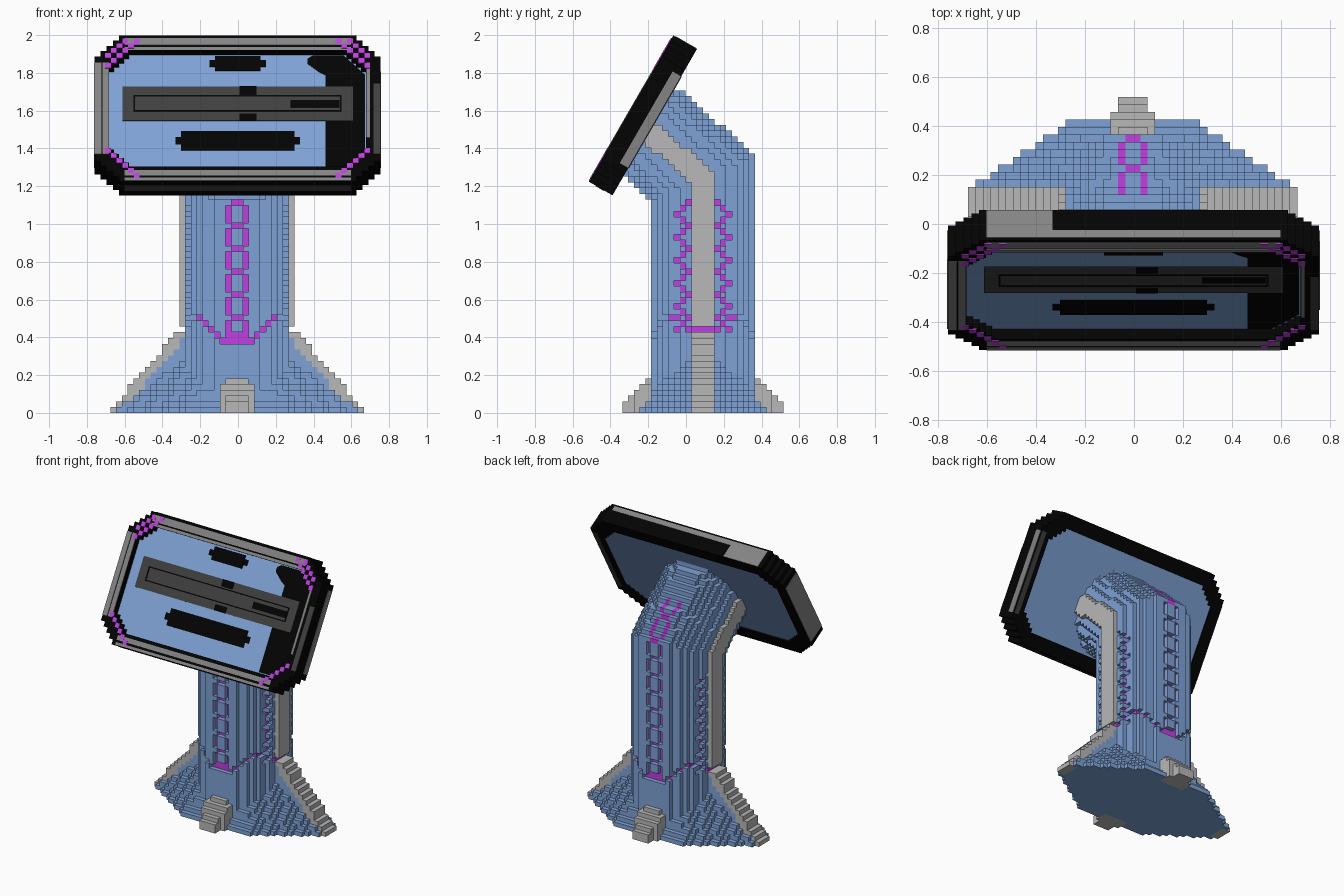
import bpy, bmesh, math
from mathutils import Matrix, Vector

if "Cube" in bpy.data.objects:
    bpy.data.objects.remove(bpy.data.objects["Cube"])

V = 0.0305                                  # voxel size
COLOURS = {
    "blue": (0.21, 0.36, 0.67), "light_grey": (0.48, 0.48, 0.48), "mid_grey": (0.23, 0.23, 0.23),
    "dark_grey": (0.05, 0.05, 0.05), "black": (0.001, 0.001, 0.001), "purple": (0.52, 0.05, 0.75),
}
MATS = {}
for n, c in COLOURS.items():
    MATS[n] = bpy.data.materials.new(n)
    MATS[n].diffuse_color = (*c, 1)


def finish(name, bm, mats, matrix=None):
    me = bpy.data.meshes.new(name)
    if matrix:
        bm.transform(matrix)
    bmesh.ops.recalc_face_normals(bm, faces=bm.faces)
    bm.to_mesh(me)
    bm.free()
    ob = bpy.data.objects.new(name, me)
    bpy.context.collection.objects.link(ob)
    for m in mats:
        me.materials.append(MATS[m])
    return ob


# ---------- voxel pedestal: flared base, column, bent neck ----------
def bend(y, z):
    """Offset from the column axis, which bends forward at the neck."""
    return max(y, y * 0.5 + (z - 1.32) * 0.866, y * 0.66 + (z - 1.24) * 0.75)


def voxel(i, j, k):
    a, y, z = abs(i + 0.5), (j + 0.5) * V, (k + 0.5) * V
    x, b = a * V, abs(j + 0.5)
    # stop at the back of the display
    if (y + 0.318) * 0.866 - (z - 1.575) * 0.5 < 0.0:
        return None
    d = bend(y, z) / V
    e = abs(d)
    # grey ribs of the base
    if k < 15:
        lim = 22 - 12 * k / 14
        if b < 2 and 9 < a < lim:
            if k == 14:
                return "purple"
            return "light_grey" if a > lim - 2.2 else "blue"
        if k < 6 and 9 < b < min(14, 15 - k) and a < (3 if b < 12 and k < 5 else 2):
            return "light_grey"
    # grey side bands
    if k >= 15 and a == 9.5 and e <= 2:
        return "light_grey"
    if a < 9 and e < 9 and a * a + e * e < 9.4 ** 2:
        m = min(a, e)
        # wavy ring above the base
        front = e > a
        low = 12 if front else 14
        if k == min(16, low + max(0, int(m - 1.6))) or (front and m < 2 and k == 13):
            return "purple"
        # chains up the four sides
        if k > 13:
            if front and (k < 37 or (d > 0 and y > 0.03)):
                if a == (0.5 if k % 4 == 0 else 1.5):
                    return "purple"
            if not front and k < 37 and a > 5:
                if b == (2.5, 3.5, 4.5, 3.5)[k % 4]:
                    return "purple"
        return "blue"
    # blue flare
    if z < 0.43 and x < 0.65 - 0.85 * z and b * V < 0.335 - 0.6 * z \
            and 0.64 * (x + 0.85 * z) + b * V < 0.5 - 0.35 * z:
        return "blue"
    return None


cells = {}
for i in range(-23, 23):
    for j in range(-20, 20):
        for k in range(0, 60):
            c = voxel(i, j, k)
            if c:
                cells[i, j, k] = c

# purple lines are grooves one voxel deep
SIDES = ((1, 0), (-1, 0), (0, 1), (0, -1))
grooves = [p for p, c in cells.items() if c == "purple" and p[2] < 44 and
           any((p[0] + s, p[1] + t, p[2]) not in cells for s, t in SIDES)]
for p in grooves:
    del cells[p]


def voxel_part(name, k0, k1):
    names = ["blue", "light_grey", "purple"]
    bm, verts = bmesh.new(), {}

    def vert(p):
        if p not in verts:
            verts[p] = bm.verts.new((p[0] * V - 0.005, p[1] * V + 0.09, p[2] * V))
        return verts[p]

    for p, colour in cells.items():
        if not k0 <= p[2] < k1:
            continue
        for axis in range(3):
            for s in (0, 1):
                q = list(p)
                q[axis] += 2 * s - 1
                if tuple(q) in cells:
                    continue
                loop = []
                for du, dv in ((0, 0), (1, 0), (1, 1), (0, 1)):
                    r = list(p)
                    r[axis] += s
                    r[(axis + 1) % 3] += du
                    r[(axis + 2) % 3] += dv
                    loop.append(vert(tuple(r)))
                f = bm.faces.new(loop if s else loop[::-1])
                f.material_index = names.index(colour)
    me = bpy.data.meshes.new(name)
    bm.to_mesh(me)
    bm.free()
    bpy.context.collection.objects.link(bpy.data.objects.new(name, me))
    for n in names:
        me.materials.append(MATS[n])


voxel_part("base", 0, 15)
voxel_part("column", 15, 37)
voxel_part("neck", 37, 60)

# ---------- tilted display, local axes: x across, y up the panel, z out of the front ----------
T = Matrix(((1, 0, 0, -0.002), (0, 0.5, -0.866, -0.228), (0, 0.866, 0.5, 1.575), (0, 0, 0, 1)))


def outline(hx, hy, cut, n=5):
    """Rectangle outline with stair-stepped corners."""
    s, q = cut / n, []
    for i in range(n + 1):
        q.append((hx - i * s, hy - cut + i * s))
        if i < n:
            q.append((hx - i * s, hy - cut + (i + 1) * s))
    pts = list(q)
    pts += [(-x, y) for x, y in q[::-1]]
    pts += [(-x, -y) for x, y in q]
    pts += [(x, -y) for x, y in q[::-1]]
    return pts


def ring(name, outer, inner, w0, w1, mat):
    bm = bmesh.new()
    L = [[bm.verts.new((x, y, w)) for x, y in o] for o, w in
         ((outer, w0), (outer, w1), (inner, w1), (inner, w0))]
    n = len(outer)
    for r in range(4):
        A, B = L[r], L[(r + 1) % 4]
        for i in range(n):
            bm.faces.new((A[i], A[(i + 1) % n], B[(i + 1) % n], B[i]))
    finish(name, bm, [mat], T)


def plate(name, pts, w0, w1, mat):
    bm = bmesh.new()
    f = bm.faces.new([bm.verts.new((x, y, w0)) for x, y in pts])
    g = bmesh.ops.extrude_face_region(bm, geom=[f])
    bmesh.ops.translate(bm, vec=(0, 0, w1 - w0),
                        verts=[v for v in g["geom"] if isinstance(v, bmesh.types.BMVert)])
    finish(name, bm, [mat], T)


def boxes(name, spans, mat):
    bm = bmesh.new()
    for x0, x1, y0, y1, z0, z1 in spans:
        M = Matrix.Translation(((x0 + x1) / 2, (y0 + y1) / 2, (z0 + z1) / 2)) \
            @ Matrix.Diagonal((x1 - x0, y1 - y0, z1 - z0, 1))
        bmesh.ops.create_cube(bm, size=1, matrix=M)
    finish(name, bm, [mat], T)


inner = outline(0.68, 0.355, 0.13)
ring("display_frame", outline(0.757, 0.447, 0.16), inner, -0.072, 0.072, "black")
plate("display_panel", inner, -0.062, 0.027, "blue")

# frame trim
F, G = 0.071, 0.076
boxes("frame_trim", [
    (-0.60, 0.60, 0.357, 0.375, F, G), (-0.60, 0.60, 0.385, 0.43, F, G),
    (-0.60, 0.60, -0.41, -0.378, F, G), (-0.60, 0.60, -0.442, -0.425, F, G),
    (-0.757, -0.72, -0.28, 0.28, F, G), (-0.715, -0.682, -0.28, 0.28, F, G),
    (0.682, 0.70, -0.18, 0.28, F, G),
    (-0.761, -0.756, -0.28, 0.28, -0.07, 0.07), (0.756, 0.760, -0.28, 0.28, -0.07, -0.02),
    (-0.60, 0.60, 0.446, 0.449, 0.025, 0.06),
    (-0.60, -0.33, 0.446, 0.45, -0.07, 0.05)], "mid_grey")
boxes("frame_dark_trim", [
    (0.72, 0.757, -0.28, 0.15, F, G), (-0.60, 0.60, -0.45, -0.446, -0.02, 0.03),
    (0.715, 0.75, -0.28, 0.28, -0.076, -0.071)], "dark_grey")

# chequered corner pads: wide at the top corners, a thin line at the bottom
pads = []
for sx in (-1, 1):
    for sy in (-1, 1):
        for i in range(16, 25):
            for j in range(6, 15):
                u, v = (i + 0.5) * V, (j + 0.5) * V
                far = 1.03 if sy > 0 else 0.97
                if (i + j) % 2 == 0 and 0.91 < u + v < far and u < 0.70 and v < 0.42:
                    x, y = sx * u, sy * v
                    pads.append((x - V / 2, x + V / 2, y - V / 2, y + V / 2, F, 0.077))
boxes("corner_pads", pads, "purple")

# dark right-hand strip of the front panel
plate("panel_dark_strip", [(0.465, -0.35), (0.56, -0.35), (0.675, -0.23), (0.675, 0.23),
                           (0.56, 0.35), (0.40, 0.35), (0.37, 0.33), (0.37, 0.30),
                           (0.43, 0.25), (0.465, 0.23)], 0.026, 0.03, "black")

# slots on the front panel
boxes("upper_and_lower_slots", [
    (-0.12, 0.12, 0.255, 0.345, 0.02, 0.033), (-0.15, 0.15, 0.28, 0.32, 0.02, 0.031),
    (-0.30, 0.30, -0.23, -0.115, 0.02, 0.033), (-0.33, 0.33, -0.195, -0.15, 0.02, 0.031)], "black")
boxes("centre_slot", [(-0.61, 0.61, -0.05, 0.157, 0.02, 0.033)], "dark_grey")
boxes("centre_slot_lines", [
    (-0.55, 0.55, 0.095, 0.103, 0.03, 0.036), (-0.55, 0.55, 0.005, 0.013, 0.03, 0.036),
    (-0.55, -0.542, 0.005, 0.103, 0.03, 0.036), (0.542, 0.55, 0.005, 0.103, 0.03, 0.036),
    (0.01, 0.10, 0.11, 0.158, 0.03, 0.035), (0.01, 0.10, -0.051, -0.01, 0.03, 0.035),
    (0.28, 0.54, 0.03, 0.075, 0.03, 0.035)], "black")

for m in bpy.data.materials:
    if m.users and not m.is_grease_pencil:
        m.use_nodes = True
        m.node_tree.nodes["Principled BSDF"].inputs["Base Color"].default_value = m.diffuse_color
